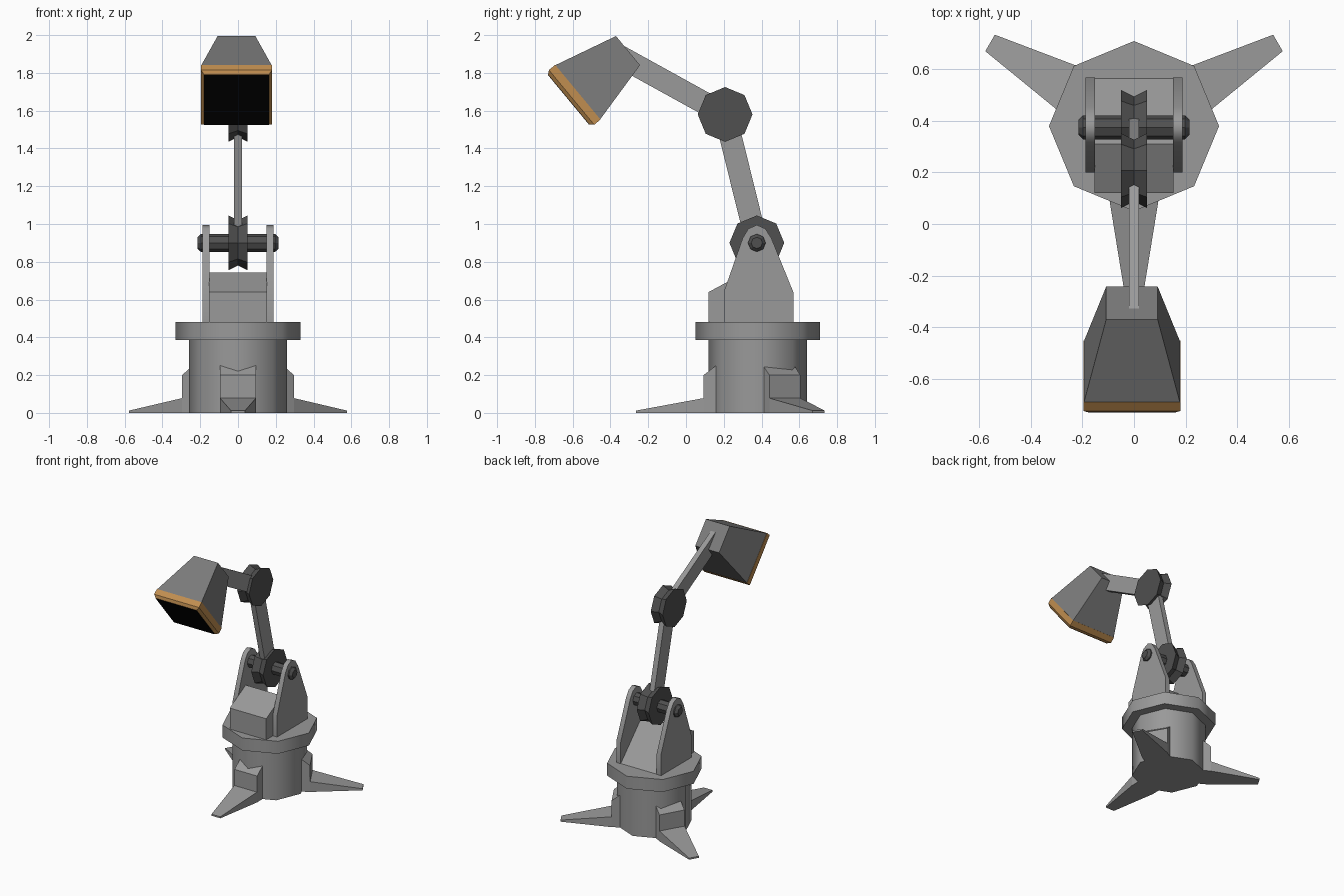
import bpy, bmesh
from math import sin, cos, pi, radians
from mathutils import Vector, Matrix

if "Cube" in bpy.data.objects:
    bpy.data.objects.remove(bpy.data.objects["Cube"])

BASE_Y = 0.38


def material(name, r, g, b):
    m = bpy.data.materials.new(name)
    m.diffuse_color = (r, g, b, 1)
    m.use_nodes = True
    m.node_tree.nodes["Principled BSDF"].inputs["Base Color"].default_value = m.diffuse_color
    return m


GREY = material("body_grey", 0.32, 0.32, 0.32)
DARK = material("dark_metal", 0.08, 0.08, 0.08)
HOOD = material("hood_grey", 0.2, 0.2, 0.2)
ORANGE = material("orange_trim", 0.53, 0.27, 0.08)
BLACK = material("black_glass", 0.001, 0.001, 0.001)


def loft(name, rings, mat=GREY):
    """Skin a list of equal-length rings and cap both ends."""
    bm = bmesh.new()
    loops = [[bm.verts.new(p) for p in ring] for ring in rings]
    for a, b in zip(loops, loops[1:]):
        for i in range(len(a)):
            j = (i + 1) % len(a)
            bm.faces.new((a[i], a[j], b[j], b[i]))
    bm.faces.new(loops[0])
    bm.faces.new(loops[-1])
    bmesh.ops.recalc_face_normals(bm, faces=bm.faces)
    me = bpy.data.meshes.new(name)
    bm.to_mesh(me)
    bm.free()
    ob = bpy.data.objects.new(name, me)
    bpy.context.collection.objects.link(ob)
    me.materials.append(mat)
    return ob


def smooth(ob):
    bpy.ops.object.select_all(action='DESELECT')
    bpy.context.view_layer.objects.active = ob
    ob.select_set(True)
    bpy.ops.object.shade_smooth_by_angle(angle=radians(50))


def slab(name, profile, x0, x1, mat=GREY):
    """Extrude a (y, z) profile along x."""
    return loft(name, [[(x, y, z) for y, z in profile] for x in (x0, x1)], mat)


def turned_x(name, y, z, steps, mat):
    """Eight-sided turned part along x from (x, radius) steps."""
    return loft(name, [[(x, y + r * cos(i * pi / 4), z + r * sin(i * pi / 4))
                        for i in range(8)] for x, r in steps], mat)


def drum(name, r, z0, z1):
    return loft(name, [[(r * cos(i * pi / 4), BASE_Y + r * sin(i * pi / 4), z)
                        for i in range(8)] for z in (z0, z1)])


# Base column and turntable
smooth(drum("base_column", 0.26, 0, 0.40))
smooth(drum("turntable", 0.33, 0.385, 0.48))

# Three feet: inner block rising into the column, then a tapering toe
for k, ang in enumerate((-90, 30, 150)):
    sections = [(0.15, 0.095, 0.305), (0.287, 0.095, 0.20),
                (0.288, 0.095, 0.078), (0.645, 0.037, 0.012)]
    rot = Matrix.Translation((0, BASE_Y, 0)) @ Matrix.Rotation(radians(ang), 4, 'Z')
    loft(f"foot_{k + 1}", [[rot @ Vector(p) for p in
         ((r, -w, 0), (r, w, 0), (r, w, h), (r, -w, h))] for r, w, h in sections])

# Shoulder housing and side plates
slab("shoulder_block", [(0.12, 0.48), (0.12, 0.64), (0.31, 0.742), (0.565, 0.48)], -0.153, 0.153)
plate = [(0.2, 0.48), (0.2, 0.64), (0.3, 0.925), (0.33, 0.975), (0.375, 0.995),
         (0.42, 0.975), (0.452, 0.925), (0.568, 0.64), (0.568, 0.48)]
for side, s in (("left", -1), ("right", 1)):
    smooth(slab(f"side_plate_{side}", plate, s * 0.152, s * 0.188))

# Axle and grooved joint wheels
SHOULDER, ELBOW, WRIST = Vector((0.375, 0.90)), Vector((0.207, 1.58)), Vector((-0.36, 1.893))
turned_x("axle", *SHOULDER, [(-0.215, 0.03), (-0.197, 0.047), (0.197, 0.047), (0.215, 0.03)], DARK)
for name, c in (("shoulder_joint", SHOULDER), ("elbow_joint", ELBOW)):
    turned_x(name, *c, [(-0.05, 0.145), (0, 0.12), (0.05, 0.145)], DARK)

# Arms
for name, a, b in (("lower_arm", SHOULDER, ELBOW), ("upper_arm", ELBOW, WRIST)):
    d = (b - a).normalized()
    n = Vector((-d.y, d.x)) * 0.059
    slab(name, [a + n, a - n, b - n, b + n], -0.02, 0.02)

# Lamp head, built along its tilted axis from square sections
AXIS, UP, BACK = Vector((0, -0.77, -0.638)), Vector((0, -0.638, 0.77)), Vector((-0.008, -0.307, 1.918))


def square(dist, half):
    c = BACK + AXIS * dist
    return [c + Vector((sx * half, 0, 0)) + UP * sz * half
            for sx, sz in ((-1, -1), (1, -1), (1, 1), (-1, 1))]


loft("lamp_hood", [square(0, 0.1), square(0.345, 0.186)], HOOD)
loft("lamp_rim", [square(0.345, 0.188), square(0.388, 0.188), square(0.407, 0.172)], ORANGE)
loft("lamp_glass", [square(0.402, 0.171), square(0.409, 0.171)], BLACK)
